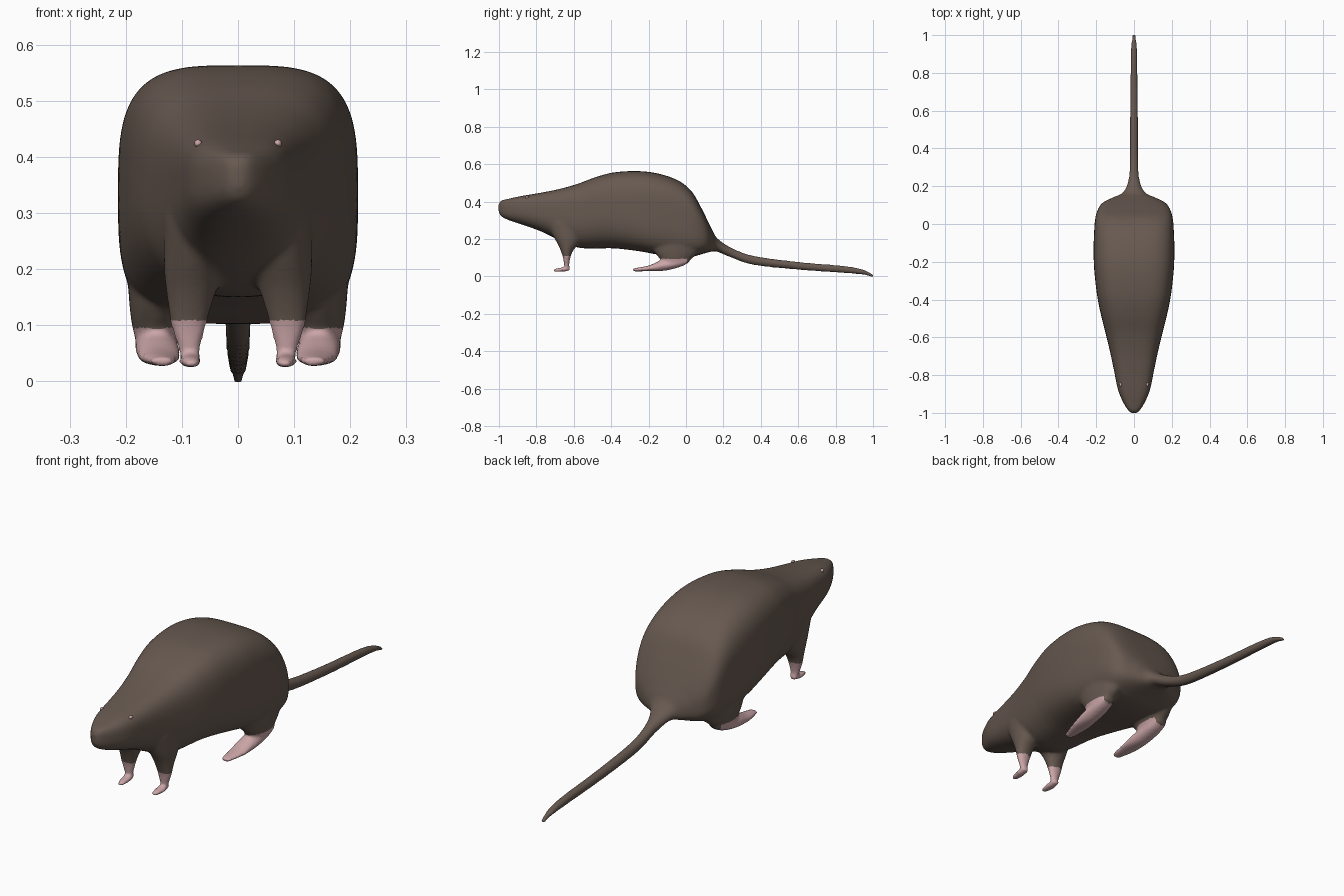
import bpy, bmesh, math
from mathutils import Vector

default_cube = bpy.data.objects.get("Cube")
if default_cube:
    bpy.data.objects.remove(default_cube, do_unlink=True)


def make_material(name, colour):
    material = bpy.data.materials.new(name)
    material.use_nodes = True
    material.diffuse_color = (*colour, 1)
    shader = next(n for n in material.node_tree.nodes if n.type == 'BSDF_PRINCIPLED')
    shader.inputs["Base Color"].default_value = (*colour, 1)
    shader.inputs["Roughness"].default_value = 0.8
    return material


fur = make_material("brown fur", (0.135, 0.1, 0.08))
skin = make_material("pink skin", (0.6, 0.38, 0.39))


def resample(rows, steps):
    """Run a smooth spline through rows of numbers."""
    result = []
    for i in range(len(rows) - 1):
        before, start = rows[max(i - 1, 0)], rows[i]
        end, after = rows[i + 1], rows[min(i + 2, len(rows) - 1)]
        for step in range(steps):
            t = step / steps
            result.append([
                b + t * ((c - a) + t * ((2 * a - 5 * b + 4 * c - d) + t * (3 * (b - c) + d - a))) / 2
                for a, b, c, d in zip(before, start, end, after)])
    result.append(list(rows[-1]))
    return result


def skin_rings(bm, rings):
    """Join rings of points into a closed solid."""
    loops = [[bm.verts.new(point) for point in ring] for ring in rings]
    count = len(loops[0])
    faces = [bm.faces.new(loops[0]), bm.faces.new(loops[-1])]
    for near, far in zip(loops, loops[1:]):
        for k in range(count):
            n = (k + 1) % count
            faces.append(bm.faces.new((near[k], near[n], far[n], far[k])))
    bmesh.ops.recalc_face_normals(bm, faces=faces)


def rounded(value, power):
    return math.copysign(abs(value) ** (2 / power), value)


def ramp(value, start, end):
    return min(max((value - start) / (end - start), 0), 1)


def add_limb(bm, rows, side):
    """Sweep an oval along a path of x, y, z, half width, half depth."""
    path = resample(rows, 5)
    rings = []
    for i, (x, y, z, wide, deep) in enumerate(path):
        tangent = Vector(path[min(i + 1, len(path) - 1)][:3]) - Vector(path[max(i - 1, 0)][:3])
        across = Vector((0, -tangent.z, tangent.y)).normalized()
        ring = []
        for k in range(24):
            a = math.tau * k / 24
            point = Vector((x + wide * math.cos(a), y, z)) + across * deep * math.sin(a)
            point.x *= side
            ring.append(point)
        rings.append(ring)
    skin_rings(bm, rings)


# Trunk, head and tail: y, top, bottom, half width
trunk = [
    (-1.002, .388, .345, .012), (-.988, .405, .322, .029), (-.95, .415, .302, .054),
    (-.88, .43, .278, .084), (-.78, .447, .243, .105), (-.68, .467, .195, .126),
    (-.58, .495, .155, .15), (-.48, .532, .15, .175), (-.38, .557, .15, .195),
    (-.25, .563, .135, .21), (-.14, .548, .115, .214), (-.04, .512, .103, .211),
    (.03, .455, .105, .205), (.08, .37, .118, .19), (.115, .3, .128, .163),
    (.142, .245, .134, .108), (.168, .203, .132, .058), (.24, .155, .102, .028),
    (.36, .111, .062, .022), (.6, .078, .036, .021), (.85, .056, .018, .018),
    (.95, .036, .009, .015), (1.004, .008, -.008, .009)]

body_bm = bmesh.new()
rings = []
for y, top, bottom, width in resample(trunk, 6):
    middle, tall = (top + bottom) / 2, (top - bottom) / 2
    body_blend = 1 - ramp(y, .08, .18)
    belly = 0.5 + ramp(y, -.45, -.2)
    ring = []
    for k in range(64):
        c, s = math.cos(math.tau * k / 64), math.sin(math.tau * k / 64)
        # Boxy back, belly squarer at the haunches, oval tail
        power = 2 + body_blend * (1.5 if s > 0 else belly)
        ring.append((width * rounded(c, power), y, middle + tall * rounded(s, power)))
    rings.append(ring)
skin_rings(body_bm, rings)

# Legs and feet, mirrored
haunch = [(.125, -.04, .33, .08, .14), (.13, -.05, .22, .069, .16),
          (.138, -.058, .14, .056, .125), (.144, -.062, .095, .044, .085),
          (.146, -.065, .06, .032, .05)]
hind_foot = [(.148, .015, .085, .026, .01), (.146, -.04, .071, .036, .022),
             (.144, -.12, .059, .039, .029), (.14, -.2, .043, .037, .015),
             (.134, -.285, .035, .02, .008)]
foreleg = [(.074, -.63, .29, .058, .12), (.08, -.632, .2, .052, .072),
           (.085, -.637, .145, .041, .037), (.088, -.638, .105, .033, .021),
           (.087, -.638, .065, .022, .014), (.085, -.636, .038, .016, .012)]
forepaw = [(.085, -.62, .041, .014, .01), (.085, -.66, .037, .021, .012),
           (.083, -.708, .032, .013, .008)]
for side in (1, -1):
    for limb in (haunch, hind_foot, foreleg, forepaw):
        add_limb(body_bm, limb, side)

mesh = bpy.data.meshes.new("body")
body_bm.to_mesh(mesh)
body_bm.free()
body = bpy.data.objects.new("body", mesh)
bpy.context.collection.objects.link(body)

# Fuse the parts into one soft skin
remesh = body.modifiers.new("fuse", 'REMESH')
remesh.mode = 'VOXEL'
remesh.voxel_size = 0.007
soften = body.modifiers.new("soften", 'SMOOTH')
soften.factor = 0.5
soften.iterations = 8
depsgraph = bpy.context.evaluated_depsgraph_get()
fused = bpy.data.meshes.new_from_object(body.evaluated_get(depsgraph))
body.modifiers.clear()
body.data = fused
fused.name = "body"

# Brown coat, bare pink feet
fused.materials.clear()
fused.materials.append(fur)
fused.materials.append(skin)
for face in fused.polygons:
    x, y, z = face.center
    edge = .11 if y < -.5 else .095
    face.material_index = int(z < edge and y < .005 and abs(x) > (.04 if y < -.5 else .097))
    face.use_smooth = True

# Eyes
for name, side in (("left_eye", 1), ("right_eye", -1)):
    bpy.ops.mesh.primitive_uv_sphere_add(segments=16, ring_count=8, radius=.01,
                                         location=(side * .071, -.85, .424))
    eye = bpy.context.object
    eye.name = name
    eye.scale = (.7, 1, .7)
    eye.data.materials.append(skin)
    bpy.ops.object.shade_smooth()
